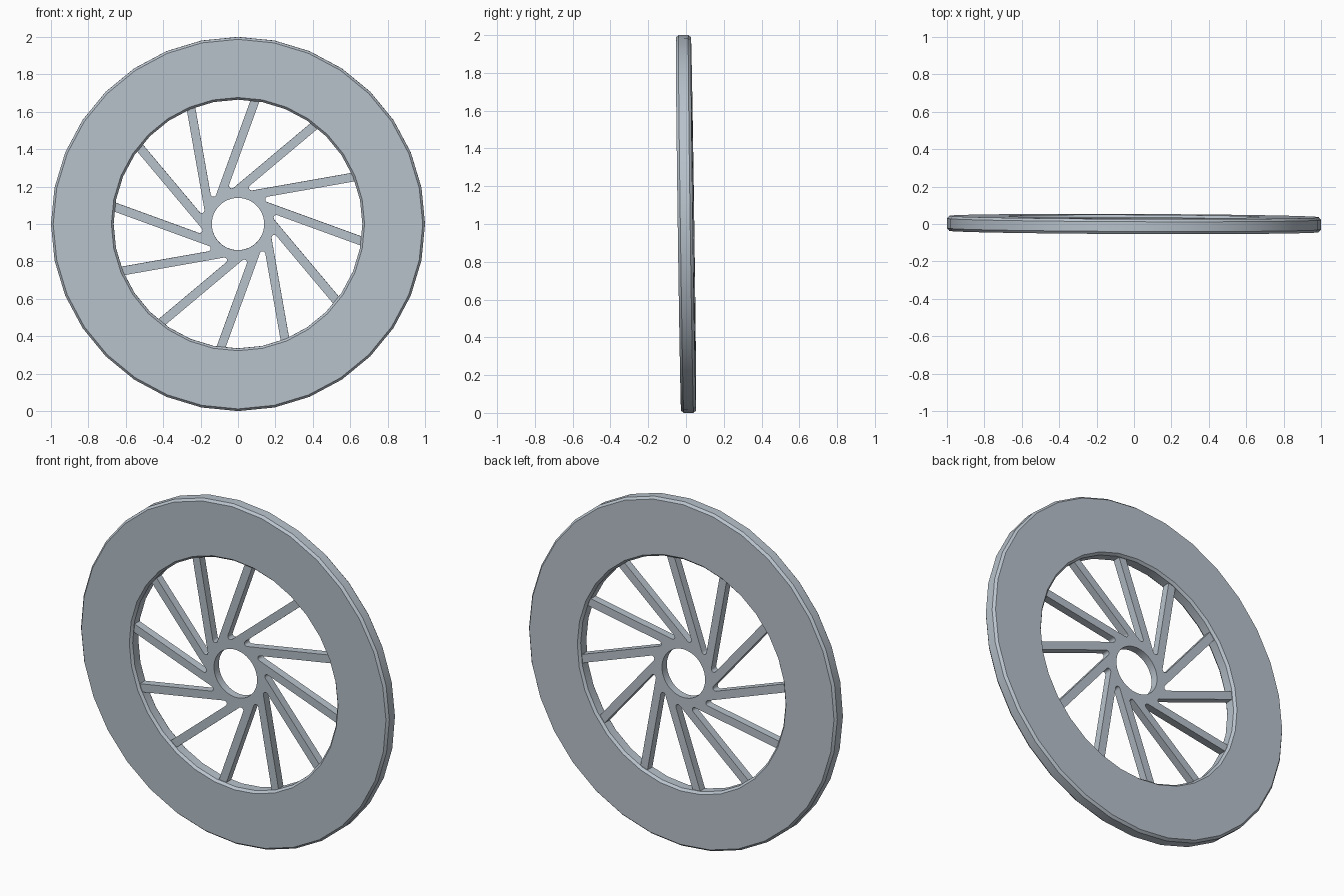
import bpy, bmesh, math
from mathutils import Matrix

if "Cube" in bpy.data.objects:
    bpy.data.objects.remove(bpy.data.objects["Cube"])

SIDES = 32
SPOKES = 12
TILT = Matrix.Translation((0, 0, 1)) @ Matrix.Rotation(-0.004, 4, 'Z') @ Matrix.Rotation(0.0138, 4, 'X')

metal = bpy.data.materials.new("blue_grey_metal")
metal.diffuse_color = (0.48, 0.54, 0.60, 1)
metal.use_nodes = True
metal.node_tree.nodes["Principled BSDF"].inputs["Base Color"].default_value = metal.diffuse_color


def finish(obj):
    obj.data.materials.clear()
    obj.data.materials.append(metal)
    bpy.ops.object.select_all(action='DESELECT')
    obj.select_set(True)
    bpy.context.view_layer.objects.active = obj
    bpy.ops.object.shade_smooth_by_angle(angle=math.radians(30))


# Rim: bevelled rectangular section (radius, depth) swept round the axle
R_OUT, R_IN, HALF, BR, BD = 1.0, 0.665, 0.04, 0.012, 0.014
section = [(R_OUT, -HALF + BD), (R_OUT, HALF - BD), (R_OUT - BR, HALF), (R_IN + BR, HALF),
           (R_IN, HALF - BD), (R_IN, -HALF + BD), (R_IN + BR, -HALF), (R_OUT - BR, -HALF)]
bm = bmesh.new()
rings = []
for i in range(SIDES):
    a = 2 * math.pi * i / SIDES
    rings.append([bm.verts.new((r * math.cos(a), y, r * math.sin(a))) for r, y in section])
for i in range(SIDES):
    p, q = rings[i], rings[(i + 1) % SIDES]
    for j in range(len(section)):
        k = (j + 1) % len(section)
        bm.faces.new((p[j], p[k], q[k], q[j]))
bmesh.ops.recalc_face_normals(bm, faces=bm.faces)
mesh = bpy.data.meshes.new("rim")
bm.to_mesh(mesh)
bm.free()
rim = bpy.data.objects.new("rim", mesh)
bpy.context.collection.objects.link(rim)
mesh.transform(TILT)
finish(rim)

# Hub and spokes: one flat outline with filleted notches and a round bore
OFFSET, HALF_W, FILLET, TIP, BORE, DEPTH = 0.14, 0.0235, 0.015, 0.69, 0.14, 0.045
STEP = 2 * math.pi / SPOKES


def rotated(p, a):
    c, s = math.cos(a), math.sin(a)
    return (p[0] * c - p[1] * s, p[0] * s + p[1] * c)


# Notch on the left of a spoke that points along +x
low, high = OFFSET - HALF_W, OFFSET + HALF_W
corner = ((high * math.cos(STEP) - low) / math.sin(STEP), high)
reach = FILLET / math.sin(STEP / 2)
centre = (corner[0] + reach * math.cos(STEP / 2), corner[1] + reach * math.sin(STEP / 2))
outline = []
for i in range(SPOKES):
    a = math.radians(10) + i * STEP
    sector = [(math.sqrt(TIP ** 2 - o * o), o) for o in (low, high)]
    for j in range(7):
        t = -math.pi / 2 - j / 6 * (math.pi - STEP)
        sector.append((centre[0] + FILLET * math.cos(t), centre[1] + FILLET * math.sin(t)))
    outline += [rotated(p, a) for p in sector]
bore = [rotated((BORE, 0), 2 * math.pi * i / 48) for i in range(48)]

curve = bpy.data.curves.new("hub_and_spokes", 'CURVE')
curve.dimensions = '2D'
curve.fill_mode = 'BOTH'
curve.extrude = DEPTH / 2
for points in (outline, bore):
    spline = curve.splines.new('POLY')
    spline.points.add(len(points) - 1)
    for sp, (x, y) in zip(spline.points, points):
        sp.co = (x, y, 0, 1)
    spline.use_cyclic_u = True
spokes = bpy.data.objects.new("hub_and_spokes", curve)
bpy.context.collection.objects.link(spokes)
bpy.ops.object.select_all(action='DESELECT')
spokes.select_set(True)
bpy.context.view_layer.objects.active = spokes
bpy.ops.object.convert(target='MESH')
spokes = bpy.context.object

# Weld the caps to the walls and stand the part upright
bm = bmesh.new()
bm.from_mesh(spokes.data)
bmesh.ops.remove_doubles(bm, verts=bm.verts, dist=0.0005)
bmesh.ops.recalc_face_normals(bm, faces=bm.faces)
bm.transform(TILT @ Matrix.Rotation(math.pi / 2, 4, 'X'))
bm.to_mesh(spokes.data)
bm.free()
finish(spokes)
